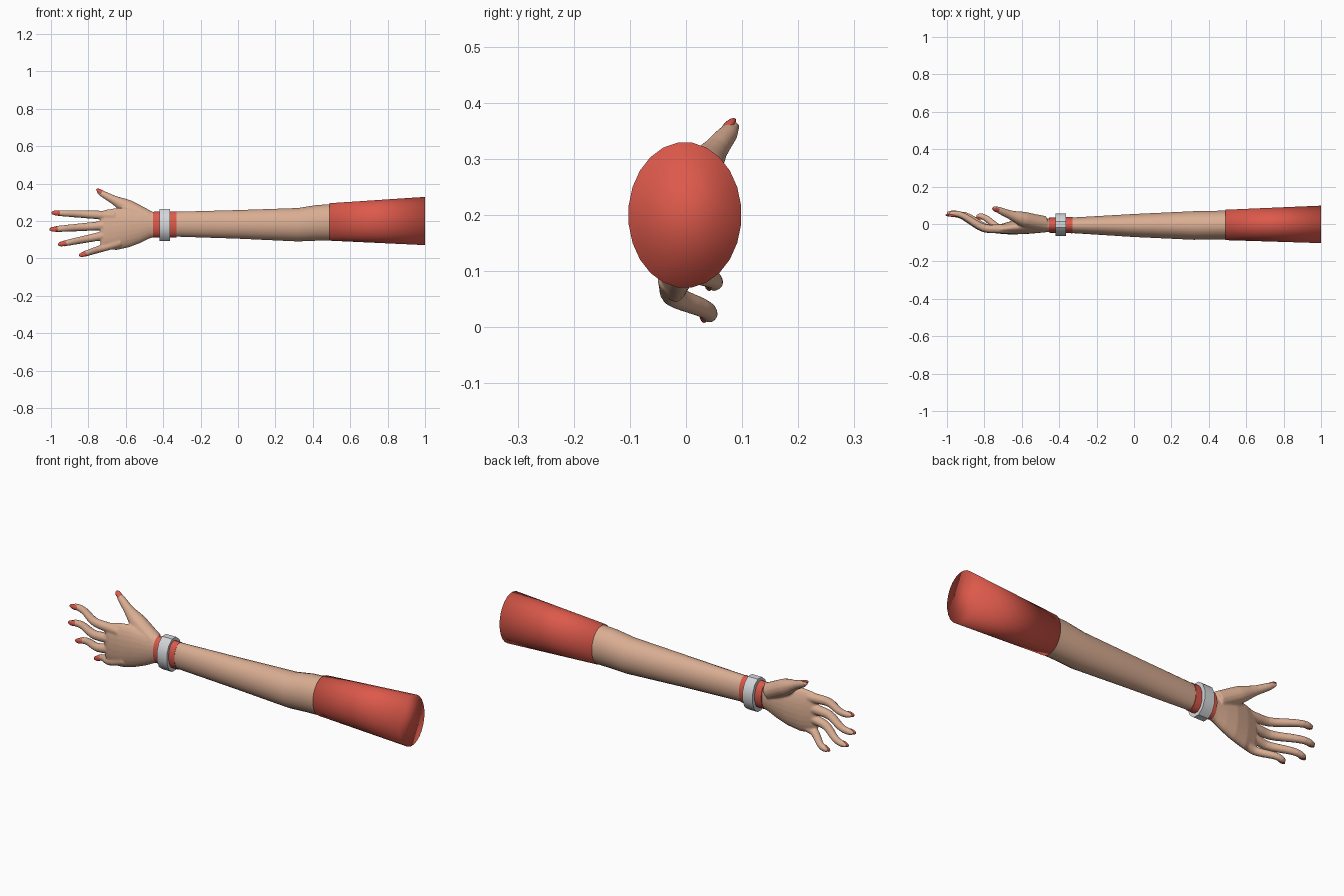
import bpy, bmesh, math
from mathutils import Vector, Matrix

if "Cube" in bpy.data.objects:
    bpy.data.objects.remove(bpy.data.objects["Cube"])


def material(name, rgb):
    m = bpy.data.materials.new(name)
    m.diffuse_color = (*rgb, 1)
    m.use_nodes = True
    m.node_tree.nodes["Principled BSDF"].inputs["Base Color"].default_value = m.diffuse_color
    return m


SKIN = material("skin", (0.70, 0.42, 0.29))
RED = material("coral red", (0.72, 0.10, 0.07))
SILVER = material("pale silver", (0.66, 0.68, 0.70))


def loft(bm, sections, sides=24, bend=False, hollow=False):
    """Skin elliptical rings (x, y, z, y radius, z radius) into a tube."""
    centres = [Vector(s[:3]) for s in sections]
    rings = []
    for i, s in enumerate(sections):
        u, v = Vector((0, 0, 1)), Vector((0, 1, 0))
        if bend:
            t = (centres[min(i + 1, len(centres) - 1)] - centres[max(i - 1, 0)]).normalized()
            u = (u - t * u.dot(t)).normalized()
            v = u.cross(t)
        ring = []
        for k in range(sides):
            a = math.tau * (k + 0.5) / sides
            ring.append(bm.verts.new(centres[i] + v * s[3] * math.cos(a) + u * s[4] * math.sin(a)))
        rings.append(ring)
    pairs = list(zip(rings, rings[1:]))
    if hollow:
        pairs.append((rings[-1], rings[0]))
    else:
        bm.faces.new(rings[0])
        bm.faces.new(rings[-1])
    for a, b in pairs:
        for k in range(sides):
            n = (k + 1) % sides
            bm.faces.new((a[k], a[n], b[n], b[k]))


def finish(bm, name, mat, angle=40):
    bmesh.ops.recalc_face_normals(bm, faces=bm.faces)
    me = bpy.data.meshes.new(name)
    bm.to_mesh(me)
    bm.free()
    ob = bpy.data.objects.new(name, me)
    bpy.context.collection.objects.link(ob)
    me.materials.append(mat)
    bpy.ops.object.select_all(action='DESELECT')
    ob.select_set(True)
    bpy.context.view_layer.objects.active = ob
    bpy.ops.object.shade_smooth_by_angle(angle=math.radians(angle))
    return ob


def smoothstep(a, b, t):
    t = min(max((t - a) / (b - a), 0), 1)
    return t * t * (3 - 2 * t)


# Sleeve
bm = bmesh.new()
loft(bm, [(0.49, -0.005, 0.195, 0.082, 0.101), (1.0, -0.002, 0.20, 0.101, 0.13)])
finish(bm, "sleeve", RED, 180)

# Forearm with a slight elbow
bm = bmesh.new()
loft(bm, [(0.52, -0.005, 0.194, 0.078, 0.098), (0.42, -0.006, 0.190, 0.077, 0.096),
          (0.32, -0.008, 0.180, 0.077, 0.090), (0.0, -0.008, 0.182, 0.062, 0.077),
          (-0.33, -0.007, 0.183, 0.042, 0.067), (-0.45, -0.007, 0.182, 0.036, 0.065)])
finish(bm, "forearm", SKIN)

# Wrist band and bracelet
bm = bmesh.new()
loft(bm, [(-0.33, -0.006, 0.182, 0.044, 0.070), (-0.455, -0.006, 0.181, 0.041, 0.069)])
finish(bm, "wrist_band", RED)

bm = bmesh.new()
outer, inner = (0.062, 0.088), (0.043, 0.069)
loft(bm, [(x, -0.003, 0.179, *r) for x, r in
          ((-0.364, outer), (-0.421, outer), (-0.421, inner), (-0.364, inner))],
     sides=12, hollow=True)
finish(bm, "bracelet", SILVER, 35)


def finger(x0, z0, x1, z1, radius, lift):
    """Tapering finger from knuckle to tip that curls towards the palm side."""
    path = []
    for i in range(13):
        t = i / 12
        y = -0.026 + lift * smoothstep(0.35, 0.9, t)
        r = radius * (1 - 0.42 * t) * (0.55 if i == 12 else 1)
        path.append((x0 + (x1 - x0) * t, y, z0 + (z1 - z0) * t, r, r))
    return path


def thumb():
    """Thick at the ball, slim past the joint."""
    start, tip = Vector((-0.48, 0.002, 0.215)), Vector((-0.752, 0.088, 0.360))
    path = []
    for i in range(11):
        t = i / 10
        p = start.lerp(tip, t)
        p.y -= 0.012 * math.sin(math.pi * t)
        r = (0.042 - 0.020 * smoothstep(0.35, 0.75, t) - 0.006 * smoothstep(0.7, 1, t))
        r *= 0.55 if i == 10 else 1
        path.append((*p, r, r))
    return path


digits = {
    "index": finger(-0.66, 0.228, -0.99, 0.244, 0.026, 0.082),
    "middle": finger(-0.66, 0.180, -1.0, 0.155, 0.027, 0.083),
    "ring": finger(-0.66, 0.134, -0.955, 0.075, 0.026, 0.077),
    "little": finger(-0.63, 0.086, -0.842, 0.017, 0.025, 0.068),
    "thumb": thumb(),
}

# Hand: palm and digits fused into one smooth skin
bm = bmesh.new()
loft(bm, [(-0.43, -0.007, 0.182, 0.036, 0.065), (-0.47, -0.007, 0.180, 0.037, 0.072),
          (-0.52, -0.009, 0.173, 0.040, 0.090), (-0.58, -0.012, 0.166, 0.042, 0.106),
          (-0.65, -0.019, 0.157, 0.037, 0.113), (-0.71, -0.027, 0.155, 0.027, 0.105),
          (-0.735, -0.029, 0.156, 0.014, 0.09)])
for path in digits.values():
    loft(bm, path, sides=14, bend=True)
hand = finish(bm, "hand", SKIN, 180)
fuse = hand.modifiers.new("fuse", 'REMESH')
fuse.mode = 'VOXEL'
fuse.voxel_size = 0.005
fuse.use_smooth_shade = True
soften = hand.modifiers.new("soften", 'SMOOTH')
soften.factor = 0.5
soften.iterations = 4

# Fingernails: flattened ovals on the back of each tip
for name, path in digits.items():
    tip, base = Vector(path[-1][:3]), Vector(path[-3][:3])
    along = (tip - base).normalized()
    out = Vector((0, -0.6, 0.8)) if name == "thumb" else Vector((0, -1, 0))
    out = (out - along * out.dot(along)).normalized()
    side = out.cross(along)
    pos = tip - along * 0.02 + out * 0.009
    rot = Matrix((along, side, out)).transposed().to_4x4()
    bm = bmesh.new()
    bmesh.ops.create_uvsphere(bm, u_segments=14, v_segments=8, radius=1,
                              matrix=Matrix.Translation(pos) @ rot
                              @ Matrix.Diagonal((0.028, 0.0135, 0.008, 1)))
    finish(bm, name + "_nail", RED, 180)
